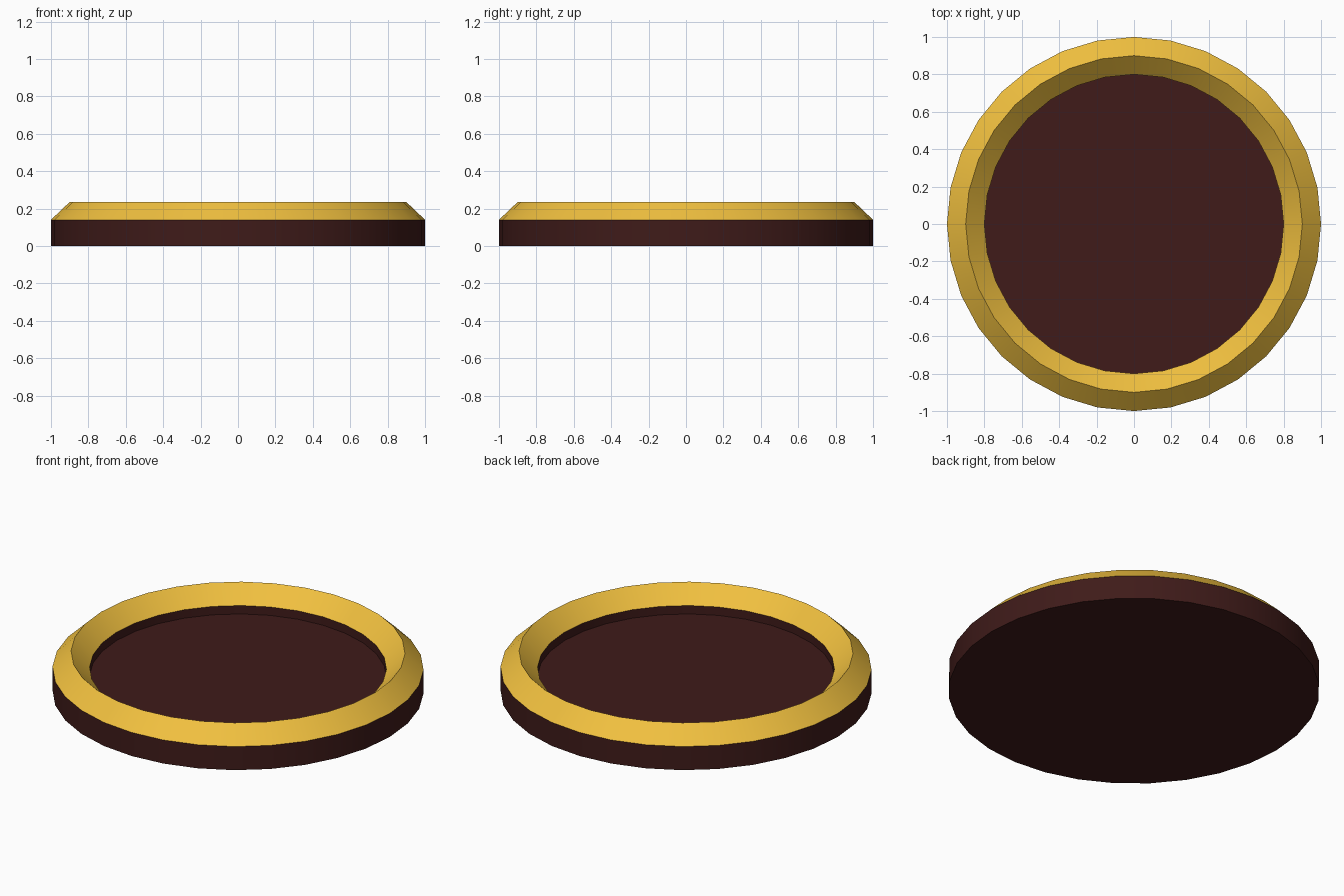
import bpy, bmesh, math

if "Cube" in bpy.data.objects:
    bpy.data.objects.remove(bpy.data.objects["Cube"])

SIDES = 32


def material(name, rgb):
    mat = bpy.data.materials.new(name)
    mat.diffuse_color = (*rgb, 1)
    mat.use_nodes = True
    mat.node_tree.nodes["Principled BSDF"].inputs["Base Color"].default_value = mat.diffuse_color
    return mat


def lathe(name, profile, mat, caps=False):
    """Revolve (radius, z) points around z, running from outside bottom to inside."""
    bm = bmesh.new()
    rings = [[bm.verts.new((r * math.cos(2 * math.pi * i / SIDES),
                            r * math.sin(2 * math.pi * i / SIDES), z))
              for i in range(SIDES)] for r, z in profile]
    for a, b in zip(rings, rings[1:]):
        for i in range(SIDES):
            j = (i + 1) % SIDES
            bm.faces.new((a[i], a[j], b[j], b[i]))
    if caps:
        bm.faces.new(rings[0][::-1])
        bm.faces.new(rings[-1])
    mesh = bpy.data.meshes.new(name)
    bm.to_mesh(mesh)
    bm.free()
    mesh.materials.append(mat)
    obj = bpy.data.objects.new(name, mesh)
    bpy.context.collection.objects.link(obj)
    # Smooth around the circumference, sharp at profile corners
    bpy.ops.object.select_all(action='DESELECT')
    obj.select_set(True)
    bpy.context.view_layer.objects.active = obj
    bpy.ops.object.shade_smooth_by_angle(angle=math.radians(30))
    return obj


dark = material("dark_brown", (0.05, 0.011, 0.01))
gold = material("gold", (0.88, 0.53, 0.05))

# Shallow dish with a recessed floor
lathe("dish", [(1, 0), (1, 0.14), (0.8, 0.14), (0.8, 0.09)], dark, caps=True)

# Bevelled gold ridge sitting on the dish edge
lathe("rim", [(1, 0.14), (0.9, 0.235), (0.8, 0.14)], gold)
